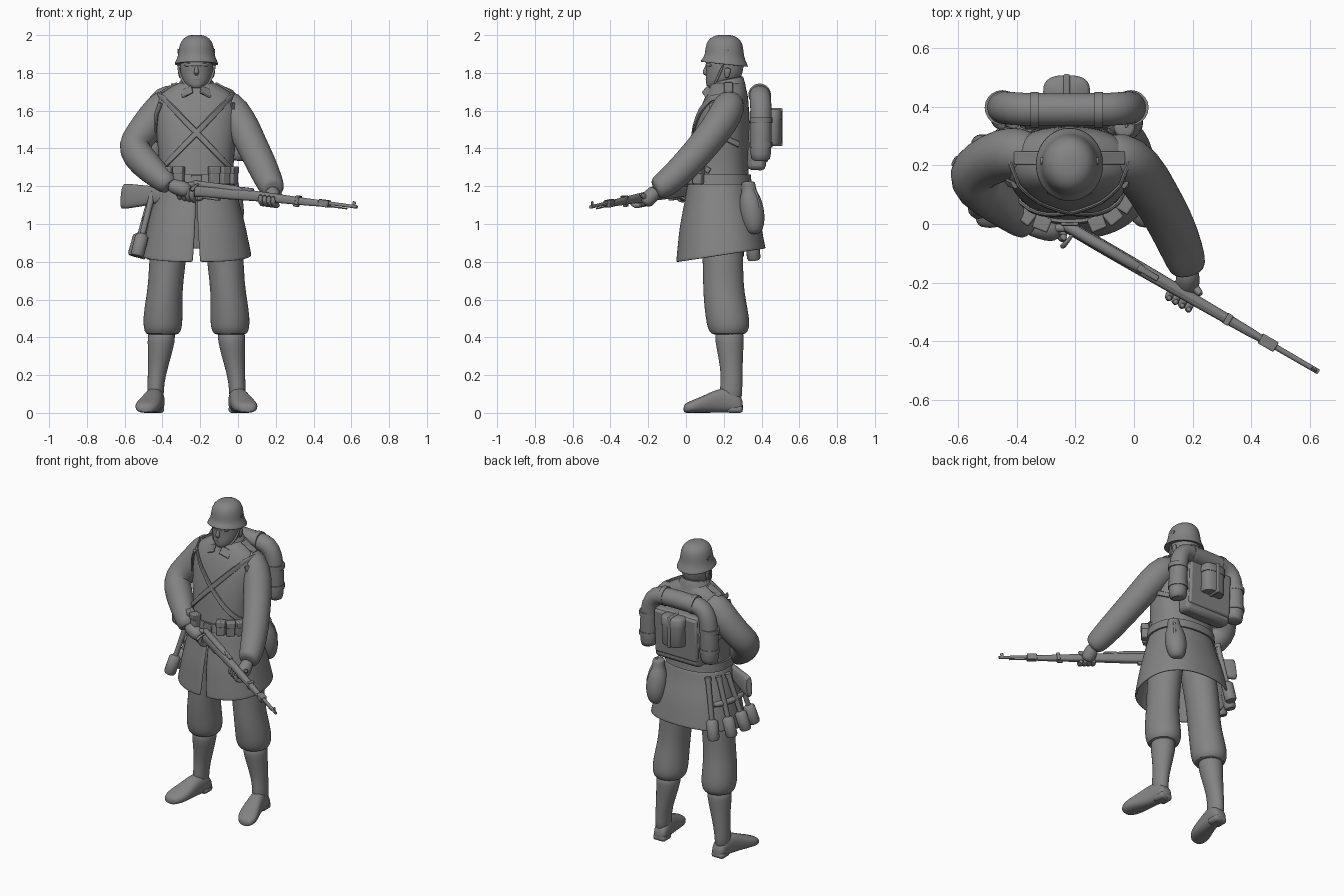
import bpy, bmesh
from math import sin, cos, pi, asin, copysign
from mathutils import Vector as V, Matrix, Euler

CX = -0.22          # body axis; everything below is built in body-local coordinates
X, Y, Z = V((1, 0, 0)), V((0, 1, 0)), V((0, 0, 1))
GREY = bpy.data.materials.new("dark_grey")
GREY.diffuse_color = (0.23, 0.23, 0.23, 1)

def spow(v, p):
    return copysign(abs(v) ** p, v)

def finish(name, bm, mirror=False, bevel=0, sub=0, thick=0):
    bmesh.ops.recalc_face_normals(bm, faces=bm.faces)
    me = bpy.data.meshes.new(name)
    bm.to_mesh(me)
    bm.free()
    me.materials.append(GREY)
    ob = bpy.data.objects.new(name, me)
    ob.location.x = CX
    bpy.context.collection.objects.link(ob)
    if mirror:
        ob.modifiers.new("mirror", 'MIRROR')
    if thick:
        ob.modifiers.new("thick", 'SOLIDIFY').thickness = thick
    if bevel:
        b = ob.modifiers.new("bevel", 'BEVEL')
        b.width, b.segments = bevel, 2
    if sub:
        s = ob.modifiers.new("sub", 'SUBSURF')
        s.levels = s.render_levels = sub
    return ob

def loft(name, secs, n=20, p=1, cap=True, sub=1, gaps=None, **kw):
    """Skin sections (centre, side vector, front vector); gaps leave an open slit at the front."""
    bm = bmesh.new()
    rings = []
    for k, (c, u, v) in enumerate(secs):
        g = gaps[k] if gaps else 0
        angs = [g + (2 * pi - 2 * g) * j / (n - 1 if gaps else n) for j in range(n)]
        rings.append([bm.verts.new(V(c) + u * spow(sin(a), p) + v * spow(cos(a), p)) for a in angs])
    for r, q in zip(rings, rings[1:]):
        for j in range(n - 1 if gaps else n):
            bm.faces.new((r[j], r[(j + 1) % n], q[(j + 1) % n], q[j]))
    if cap:
        bm.faces.new(rings[0])
        bm.faces.new(rings[-1])
    return finish(name, bm, sub=sub, **kw)

def stack(name, rows, **kw):
    """Horizontal rings: (z, centre x, centre y, half width, half depth)."""
    return loft(name, [((x, y, z), X * rx, -Y * ry) for z, x, y, rx, ry in rows], **kw)

def tube(name, pts, rad, n=14, **kw):
    pts = [V(q) for q in pts]
    rad = rad if isinstance(rad, (list, tuple)) else [rad] * len(pts)
    secs, side = [], None
    for i, q in enumerate(pts):
        t = (pts[min(i + 1, len(pts) - 1)] - pts[max(i - 1, 0)]).normalized()
        if side is None:
            side = t.cross(Y if abs(t.y) < 0.8 else X)
        side = (side - t * side.dot(t)).normalized()
        secs.append((q, side * rad[i], t.cross(side) * rad[i]))
    return loft(name, secs, n=n, **kw)

def box(name, c, size, rot=(0, 0, 0), bevel=0.008, **kw):
    bm = bmesh.new()
    m = Matrix.LocRotScale(V(c), rot if hasattr(rot, 'to_matrix') else Euler(rot), V(size))
    bmesh.ops.create_cube(bm, size=1, matrix=m)
    return finish(name, bm, bevel=bevel, **kw)

# body profile: z, half width, front y, back y
P = 0.87
PROF = [(0.80, 0.296, -0.055, 0.425), (1.0, 0.255, -0.033, 0.39), (1.15, 0.215, 0.0, 0.345), (1.22, 0.197, 0.01, 0.335),
        (1.3, 0.195, 0.02, 0.33), (1.4, 0.205, 0.03, 0.33), (1.5, 0.215, 0.045, 0.335), (1.6, 0.22, 0.07, 0.335),
        (1.66, 0.212, 0.095, 0.33), (1.7, 0.18, 0.115, 0.325), (1.74, 0.11, 0.13, 0.31), (1.755, 0.075, 0.14, 0.295)]

def prof(z):
    for a, b in zip(PROF, PROF[1:]):
        if z <= b[0]:
            break
    f = (z - a[0]) / (b[0] - a[0])
    rx, yf, yb = (a[i] + (b[i] - a[i]) * f for i in (1, 2, 3))
    return rx, (yf + yb) / 2, (yb - yf) / 2

def surf(a, z, off=0):
    rx, cy, ry = prof(z)
    return V(((rx + off) * spow(sin(a), P), cy - (ry + off) * spow(cos(a), P), z))

def ring(z, off=0, tilt=0):
    rx, cy, ry = prof(z)
    return ((0, cy, z), X * (rx + off), V((0, -1, -tilt)) * (ry + off))

def ribbon(name, az, w=0.016, **kw):
    pts = [surf(a, z, 0.006) for a, z in az]
    secs = []
    for i, (a, z) in enumerate(az):
        t = pts[min(i + 1, len(az) - 1)] - pts[max(i - 1, 0)]
        nrm = (pts[i] - surf(a, z, -0.06)).normalized()
        secs.append((pts[i], t.cross(nrm).normalized() * w, nrm * 0.007))
    return loft(name, secs, n=8, p=0.6, sub=0, **kw)

# tunic, split skirt and collar
loft("tunic", [ring(r[0]) for r in PROF if r[0] >= 1.15], n=32, p=P)
zs = [1.22, 1.15, 1.08, 1.0, 0.92, 0.84, 0.835]
loft("tunic_skirt", [ring(z, 0.003, 0.15 * (1.22 - z) / 0.385) for z in zs], n=41, p=P, cap=False,
     gaps=[0.002, 0.002, 0.006, 0.015, 0.025, 0.04, 0.04], thick=0.012)
loft("collar", [((0, 0.215, z), X * rx, V((0, -1, -0.2)) * ry) for z, rx, ry in (
    (1.7, 0.125, 0.105), (1.735, 0.1, 0.097), (1.768, 0.082, 0.088), (1.768, 0.07, 0.075), (1.72, 0.066, 0.07))], cap=False)
box("collar_flap", (0.05, 0.112, 1.7), (0.065, 0.012, 0.05), (-0.6, 0.45, 0.35), 0.004, mirror=True)
box("shoulder_strap", (0.145, 0.225, 1.722), (0.1, 0.045, 0.012), (0, 0.52, 0), 0.004, mirror=True)

# belt, buckle, pouches and crossed straps
loft("belt", [ring(1.21), ring(1.21, 0.011), ring(1.262, 0.011), ring(1.262)], n=40, p=P, cap=False, sub=0)
box("buckle", surf(0, 1.236, 0.012), (0.06, 0.012, 0.045), bevel=0.004)
for i, a in enumerate((0.38, 0.68, 1.0)):
    box("ammo_pouch_%d" % i, surf(a, 1.255, 0.024), (0.053, 0.045, 0.09), (0, 0, a), mirror=True)
    box("pouch_flap_%d" % i, surf(a, 1.285, 0.027), (0.056, 0.049, 0.04), (0, 0, a), 0.006, mirror=True)
for s in (1, -1):
    az = []
    for k in range(13):
        x, z = s * (0.17 - 0.36 * k / 12), 1.665 - 0.385 * k / 12
        az.append((asin(spow(max(-1, min(1, x / prof(z)[0])), 1 / P)), z))
    ribbon("chest_strap", [(s * 1.9, 1.64), (s * 1.5, 1.68)] + az)
ribbon("pack_strap", [(1.0, 1.64), (1.2, 1.58), (1.4, 1.5), (1.75, 1.45), (2.2, 1.42)], mirror=True)

# head
stack("neck", [(1.66, 0, 0.225, 0.07, 0.07), (1.74, 0, 0.215, 0.064, 0.065), (1.8, 0, 0.21, 0.06, 0.07)])
stack("head", [(1.715, 0, 0.165, 0.032, 0.045), (1.725, 0, 0.175, 0.052, 0.067), (1.755, 0, 0.19, 0.074, 0.085),
               (1.78, 0, 0.2, 0.083, 0.095), (1.815, 0, 0.205, 0.087, 0.098), (1.84, 0, 0.205, 0.088, 0.102),
               (1.89, 0, 0.205, 0.086, 0.097)], n=24)
tube("nose", [(0, 0.112, 1.84), (0, 0.103, 1.82), (0, 0.097, 1.802), (0, 0.114, 1.79)], [0.008, 0.01, 0.015, 0.012], n=10)
tube("lips", [(-0.03, 0.118, 1.765), (0, 0.106, 1.767), (0.03, 0.118, 1.765)], [0.004, 0.008, 0.004], n=8)
tube("brow", [(-0.065, 0.14, 1.84), (-0.03, 0.11, 1.843), (0.03, 0.11, 1.843), (0.065, 0.14, 1.84)], 0.009, n=8)
stack("ear", [(1.77, 0.085, 0.215, 0.006, 0.01), (1.8, 0.089, 0.22, 0.01, 0.017), (1.83, 0.09, 0.22, 0.011, 0.02)],
      n=10, mirror=True)

# helmet with flared rim, rivet and chin strap
hel = [(1.85, 0.095, 0.105, 0.09), (1.843, 0.116, 0.126, 0.11), (1.85, 0.117, 0.127, 0.11), (1.878, 0.102, 0.109, 0.06),
       (1.9, 0.097, 0.103, 0), (1.94, 0.092, 0.1, 0), (1.972, 0.08, 0.088, 0), (1.993, 0.055, 0.062, 0), (2.002, 0.025, 0.028, 0)]
loft("helmet", [((0, 0.203, z), X * rx, V((0, -1, t)) * ry) for z, rx, ry, t in hel], n=32)
tube("helmet_rivet", [(0.085, 0.215, 1.915), (0.099, 0.215, 1.915)], 0.012, n=12, sub=0, mirror=True)
tube("chin_strap", [(0.098, 0.2, 1.85), (0.09, 0.175, 1.79), (0.062, 0.15, 1.735), (0.025, 0.135, 1.712), (0, 0.132, 1.71)],
     0.007, n=8, mirror=True)

# legs and boots
stack("trouser_leg", [(1.1, 0.1, 0.19, 0.095, 0.12), (0.95, 0.135, 0.19, 0.1, 0.115), (0.85, 0.15, 0.195, 0.1, 0.108),
                      (0.68, 0.163, 0.197, 0.093, 0.108), (0.6, 0.172, 0.205, 0.098, 0.113), (0.5, 0.178, 0.22, 0.106, 0.117),
                      (0.45, 0.178, 0.225, 0.103, 0.112), (0.415, 0.18, 0.225, 0.09, 0.095), (0.415, 0.18, 0.225, 0.06, 0.06)],
      mirror=True)
stack("boot_shaft", [(0.45, 0.183, 0.23, 0.075, 0.08), (0.38, 0.186, 0.23, 0.074, 0.077), (0.3, 0.195, 0.236, 0.062, 0.066),
                     (0.2, 0.21, 0.243, 0.048, 0.057), (0.13, 0.217, 0.238, 0.044, 0.06), (0.05, 0.217, 0.24, 0.045, 0.06)],
      mirror=True)
foot = [(0.212, 0.302, 0.06, 0.03), (0.212, 0.285, 0.1, 0.045), (0.216, 0.23, 0.14, 0.048), (0.23, 0.16, 0.125, 0.052),
        (0.247, 0.09, 0.09, 0.064), (0.26, 0.04, 0.07, 0.067), (0.268, 0.005, 0.055, 0.052), (0.272, -0.014, 0.04, 0.03)]
loft("boot_foot", [((x, y, h / 2), X * w, Z * h / 2) for x, y, h, w in foot], p=0.82, mirror=True)
box("boot_heel", (0.213, 0.258, 0.02), (0.085, 0.085, 0.04), bevel=0.015, mirror=True)

# sleeves
tube("left_sleeve", [(0.1, 0.235, 1.66), (0.17, 0.235, 1.635), (0.235, 0.19, 1.54), (0.29, 0.1, 1.425), (0.345, 0.005, 1.315),
                     (0.385, -0.09, 1.225), (0.405, -0.15, 1.185), (0.408, -0.165, 1.18)],
     [0.06, 0.088, 0.09, 0.083, 0.081, 0.074, 0.065, 0.045], n=20)
tube("right_sleeve", [(-0.1, 0.24, 1.66), (-0.17, 0.245, 1.635), (-0.225, 0.24, 1.565), (-0.3, 0.205, 1.465), (-0.335, 0.17, 1.415),
                      (-0.315, 0.13, 1.365), (-0.24, 0.075, 1.285), (-0.15, 0.0, 1.21), (-0.14, -0.005, 1.2)],
     [0.06, 0.088, 0.09, 0.086, 0.085, 0.088, 0.077, 0.06, 0.045], n=20)

# rifle frame: s runs from muzzle to butt, t is up, w points toward the body
M, U = V((0.85, -0.505, 1.09)), V((-1, 0.58, 0.135)).normalized()
T = (Z - U * U.z).normalized()
W = U.cross(T)
RM = Matrix((U, W, T)).transposed().to_quaternion()

def R(s, t=0, w=0):
    return M + U * s + T * t + W * w

stock = [(0.17, -0.008, 0.016, 0.014), (0.35, -0.01, 0.02, 0.018), (0.6, -0.014, 0.026, 0.022), (0.8, -0.022, 0.031, 0.024),
         (0.97, -0.026, 0.032, 0.024), (1.05, -0.042, 0.025, 0.02), (1.12, -0.055, 0.029, 0.021), (1.2, -0.078, 0.044, 0.023),
         (1.425, -0.11, 0.071, 0.024), (1.435, -0.11, 0.069, 0.022)]
loft("rifle_stock", [(R(s, t), W * w, T * h) for s, t, h, w in stock], n=16, p=0.7)
tube("rifle_barrel", [R(0), R(0.2), R(0.7)], [0.009, 0.01, 0.014], sub=0)
tube("rifle_receiver", [R(0.7, 0.006), R(0.76, 0.008), R(1.0, 0.006), R(1.03, -0.01)], [0.014, 0.019, 0.019, 0.012], sub=0)
tube("cleaning_rod", [R(0.06, -0.016), R(0.2, -0.016)], 0.004, n=8, sub=0)
tube("bolt_handle", [R(0.97, 0.008), R(0.97, 0.005, -0.04), R(0.975, -0.02, -0.065), R(0.975, -0.03, -0.07)],
     [0.007, 0.006, 0.011, 0.009], n=10)
tube("trigger_guard", [R(0.93, -0.05), R(0.95, -0.078), R(1.0, -0.08), R(1.03, -0.06)], 0.005, n=8)
for nm, s, t, d in (("front_sight", 0.02, 0.015, (0.02, 0.008, 0.026)), ("nose_band", 0.2, -0.004, (0.06, 0.038, 0.038)),
                    ("middle_band", 0.36, -0.006, (0.02, 0.04, 0.048)), ("rear_sight", 0.68, 0.014, (0.08, 0.02, 0.02)),
                    ("magazine_plate", 0.89, -0.055, (0.1, 0.026, 0.02)), ("sling_swivel", 0.37, -0.036, (0.03, 0.02, 0.012))):
    box(nm, R(s, t), d, RM, 0.004)

# hands: palm on one side of the rifle, fingers wrapped around it
def hand(side, wrist, s0, palm, curl, thumb):
    pc = R(s0, *palm)
    mid = V(wrist).lerp(pc, 0.5)
    tube(side + "_palm", [wrist, mid, pc, pc + (pc - mid) * 0.5], [0.036, 0.042, 0.045, 0.028], n=12)
    for i in range(4):
        s = s0 - 0.042 + 0.026 * i
        tube(side + "_finger_%d" % i, [R(s, t, w) for t, w in curl], [0.016, 0.016, 0.015, 0.011], n=8)
    tube(side + "_thumb", [R(s0 + d, t, w) for d, t, w in thumb], [0.018, 0.016, 0.011], n=8)

hand("left", (0.405, -0.15, 1.185), 0.535, (-0.03, 0.03), [(-0.045, 0.03), (-0.056, -0.015), (-0.03, -0.042), (0.003, -0.036)],
     [(0.0, -0.03, 0.04), (-0.03, 0.0, 0.036), (-0.055, 0.014, 0.025)])
hand("right", (-0.15, 0.0, 1.21), 1.03, (-0.03, -0.035), [(-0.01, -0.035), (-0.045, -0.05), (-0.08, -0.03), (-0.085, 0.005)],
     [(0.01, -0.01, -0.03), (-0.02, 0.005, -0.015), (-0.06, 0.008, 0.012)])

# backpack with blanket roll, bands and mess tin
box("pack_body", (-0.01, 0.38, 1.45), (0.33, 0.1, 0.33), (-0.05, 0, 0), 0.025)
box("pack_flap", (-0.01, 0.425, 1.465), (0.31, 0.03, 0.28), (-0.05, 0, 0), 0.012)
roll = [(0.207, 0.395, 1.335), (0.21, 0.395, 1.35), (0.21, 0.398, 1.5), (0.202, 0.397, 1.62), (0.165, 0.393, 1.675), (0.1, 0.39, 1.685)]
path = roll + [(-x - 0.02, y, z) for x, y, z in reversed(roll)]
tube("blanket_roll", path, [0.045] + [0.057] * 10 + [0.045], n=20)
for x in (0.21, -0.23):
    for z in (1.42, 1.55):
        tube("roll_band", [(x, 0.397, z - 0.014), (x, 0.397, z + 0.014)], 0.06, n=20, sub=0)
for x in (0.1, -0.12):
    tube("roll_band_top", [(x - 0.014, 0.39, 1.684), (x + 0.014, 0.39, 1.684)], 0.06, n=20, sub=0)
stack("mess_tin", [(1.42, -0.01, 0.452, 0.07, 0.048), (1.43, -0.01, 0.452, 0.075, 0.053), (1.55, -0.01, 0.452, 0.075, 0.053),
                   (1.55, -0.01, 0.452, 0.08, 0.056), (1.595, -0.01, 0.452, 0.08, 0.056), (1.607, -0.01, 0.452, 0.07, 0.045)],
      p=0.75, sub=0, n=28)
box("mess_tin_strap", (-0.01, 0.46, 1.513), (0.022, 0.104, 0.2), bevel=0.006)

# canteen on the left hip
q = surf(2.4, 1.08, 0.03)
stack("canteen", [(z, q.x, q.y + dy, r, r) for z, dy, r in ((0.945, 0.015, 0.025), (0.965, 0.015, 0.048), (1.03, 0.01, 0.066),
      (1.1, 0, 0.065), (1.15, -0.005, 0.053), (1.175, -0.01, 0.038), (1.22, -0.015, 0.038), (1.225, -0.015, 0.03))])
tube("canteen_strap", [(q.x + 0.02, q.y + 0.01, 0.96), (q.x + 0.048, q.y + 0.054, 1.05), (q.x + 0.034, q.y + 0.036, 1.16),
                       (q.x, q.y - 0.02, 1.25)], 0.008, n=8)

# stick grenades fanned along the right hip, in a carrier strip
tops = [surf(-a, 1.19, 0.025) for a in (1.35, 1.7, 2.05, 2.4)]
ends = [V(e) for e in ((-0.315, 0.05, 0.83), (-0.33, 0.16, 0.83), (-0.305, 0.27, 0.82), (-0.235, 0.36, 0.81))]
for i, (a, b) in enumerate(zip(tops, ends)):
    tube("grenade_stick_%d" % i, [a, b.lerp(a, 0.25)], [0.017, 0.015], n=12, sub=0)
    tube("grenade_cap_%d" % i, [a, a.lerp(b, 0.06)], 0.02, n=12, sub=0)
    tube("grenade_head_%d" % i, [b, b.lerp(a, 0.03), b.lerp(a, 0.29), b.lerp(a, 0.33)], [0.03, 0.036, 0.036, 0.018], n=16, sub=0)
tube("grenade_carrier", [a.lerp(b, 0.45) for a, b in zip(tops, ends)], 0.019, n=10)

# smooth shading with crisp edges
for ob in bpy.context.collection.objects:
    ob.select_set(True)
    bpy.context.view_layer.objects.active = ob
bpy.ops.object.shade_smooth_by_angle(angle=0.95)
